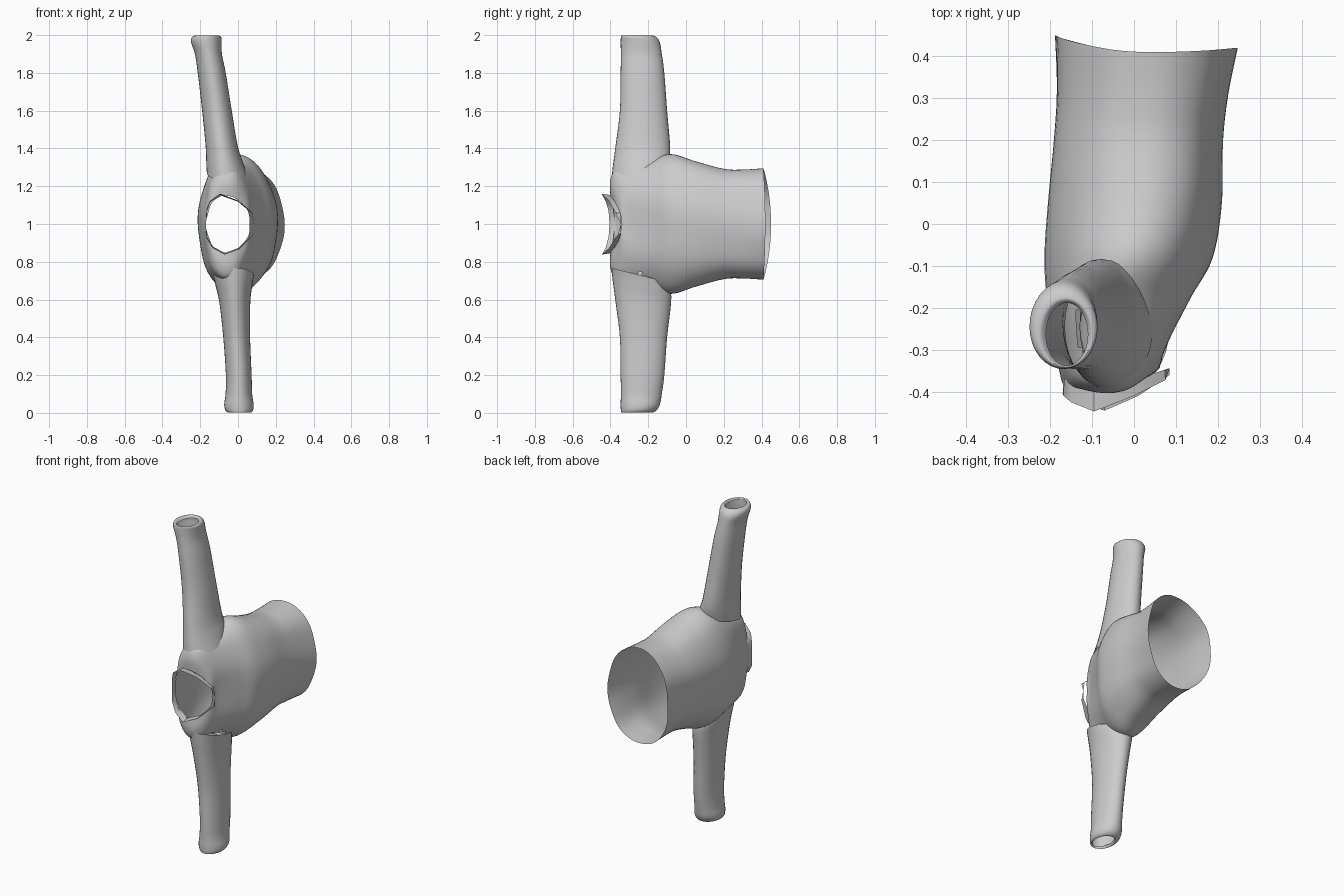
import bpy, bmesh
from math import sin, cos, pi, copysign

if "Cube" in bpy.data.objects:
    bpy.data.objects.remove(bpy.data.objects["Cube"])

SEG = 64


def catmull(rows, steps):
    """Smoothly interpolate rows of ring parameters."""
    out = []
    for i in range(len(rows) - 1):
        a, b = rows[max(i - 1, 0)], rows[i]
        c, d = rows[i + 1], rows[min(i + 2, len(rows) - 1)]
        for s in range(steps):
            t = s / steps
            out.append([0.5 * (2*q + (r - p)*t + (2*p - 5*q + 4*r - w)*t*t
                               + (3*q - p - 3*r + w)*t**3)
                        for p, q, r, w in zip(a, b, c, d)])
    out.append(list(rows[-1]))
    return out


def loft(name, rings, drop=None):
    """Skin closed rings into an open tube, leaving out faces where drop(centre)."""
    bm = bmesh.new()
    vs = [[bm.verts.new(p) for p in ring] for ring in rings]
    n = len(rings[0])
    for a, b in zip(vs, vs[1:]):
        for i in range(n):
            j = (i + 1) % n
            bm.faces.new((a[i], a[j], b[j], b[i]))
    if drop:
        bad = [f for f in bm.faces if drop(f.calc_center_median())]
        bmesh.ops.delete(bm, geom=bad, context='FACES')
    bmesh.ops.recalc_face_normals(bm, faces=bm.faces)
    me = bpy.data.meshes.new(name)
    bm.to_mesh(me)
    bm.free()
    ob = bpy.data.objects.new(name, me)
    bpy.context.collection.objects.link(ob)
    bpy.ops.object.select_all(action='DESELECT')
    ob.select_set(True)
    bpy.context.view_layer.objects.active = ob
    bpy.ops.object.shade_smooth_by_angle(angle=0.7)
    return ob


def torso_ring(p):
    yl, yr, yt, xl, xr, xt, zh, e = p
    ring = []
    for i in range(SEG):
        a = 2 * pi * i / SEG
        c, s = cos(a), sin(a)
        u = copysign(abs(c) ** (2 / e), c)
        v = copysign(abs(s) ** (2 / e), s)
        x = xt + u * ((xr - xt) if c > 0 else (xt - xl))
        y = yt + ((yr if c > 0 else yl) - yt) * c * c
        fold = 0.003 * sin(7 * a + 5 * y)          # soft cloth folds
        ring.append((x + fold * c, y, 1 + v * zh))
    return ring


def sleeve_ring(p):
    z, x0, x1, y0, y1, tilt = p
    ring = []
    for i in range(SEG // 2):
        a = 4 * pi * i / SEG
        y = (y0 + y1) / 2 + (y1 - y0) / 2 * sin(a)
        ring.append(((x0 + x1) / 2 + (x1 - x0) / 2 * cos(a), y,
                     z + tilt * (y - (y0 + y1) / 2)))
    return ring


# Torso: y at left / right / top, x left / right / crown, half height, squareness
body = [
    (.45, .42, .41, -.19, .245, .04, .295, 2.1),
    (.32, .31, .30, -.187, .222, .04, .288, 2.2),
    (.20, .20, .20, -.193, .21, .03, .292, 2.2),
    (.05, .05, .05, -.205, .208, .02, .332, 2.1),
    (-.08, -.08, -.08, -.212, .188, -.01, .37, 2.0),
    (-.18, -.17, -.19, -.205, .14, -.04, .335, 2.2),
    (-.28, -.25, -.30, -.187, .098, -.05, .305, 2.3),
    (-.34, -.30, -.375, -.177, .075, -.055, .285, 2.2),
    (-.365, -.325, -.402, -.172, .068, -.06, .225, 2.1),
    (-.38, -.34, -.40, -.168, .064, -.07, .15, 2.0),
]


def in_armhole(c):
    cx = -.06 if c.z > 1 else -.02
    return (abs(c.z - 1) > .26 and
            ((c.x - cx) / .075) ** 2 + ((c.y + .24) / .125) ** 2 < 1)


loft("torso", [torso_ring(p) for p in catmull(body, 6)], in_armhole)

# Sleeves: z, x range, y range, tilt of the ring
upper = [
    (1.27, -.165, .045, -.395, -.095, .25),
    (1.33, -.168, .025, -.388, -.085, .2),
    (1.42, -.172, -.003, -.373, -.085, .05),
    (1.60, -.19, -.033, -.35, -.10, 0),
    (1.80, -.213, -.065, -.346, -.115, 0),
    (1.90, -.228, -.085, -.345, -.128, 0),
    (1.96, -.248, -.087, -.346, -.138, 0),
    (1.988, -.245, -.088, -.345, -.155, 0),
    (1.997, -.225, -.10, -.342, -.178, 0),
    (1.985, -.21, -.11, -.338, -.188, 0),
]
lower = [
    (.73, -.13, .085, -.395, -.095, -.25),
    (.67, -.118, .075, -.388, -.08, -.2),
    (.58, -.098, .065, -.373, -.08, -.05),
    (.40, -.078, .064, -.35, -.10, 0),
    (.20, -.064, .072, -.346, -.115, 0),
    (.10, -.066, .075, -.345, -.128, 0),
    (.045, -.073, .083, -.346, -.138, 0),
    (.015, -.067, .08, -.345, -.155, 0),
    (.002, -.053, .067, -.342, -.178, 0),
    (.015, -.043, .055, -.338, -.188, 0),
]
loft("upper_sleeve", [sleeve_ring(p) for p in catmull(upper, 5)])
loft("lower_sleeve", [sleeve_ring(p) for p in catmull(lower, 5)])

# Collar: a faceted open band standing off the neckline
rim = [(-.095, -.447, 1.16), (.0, -.41, 1.125), (.075, -.372, 1.06),
       (.085, -.345, 1.0), (.085, -.36, .945), (.01, -.41, .87),
       (-.07, -.445, .838), (-.135, -.425, .875), (-.168, -.41, .93),
       (-.17, -.405, 1.0), (-.168, -.41, 1.07), (-.15, -.425, 1.12)]
base = [(-.07 + (x + .07) * .99, -.395 + .33 * max(x + .07, 0)
         + .25 * max(-.07 - x, 0), 1 + (z - 1) * .95) for x, y, z in rim]
loft("collar", [base, rim])
